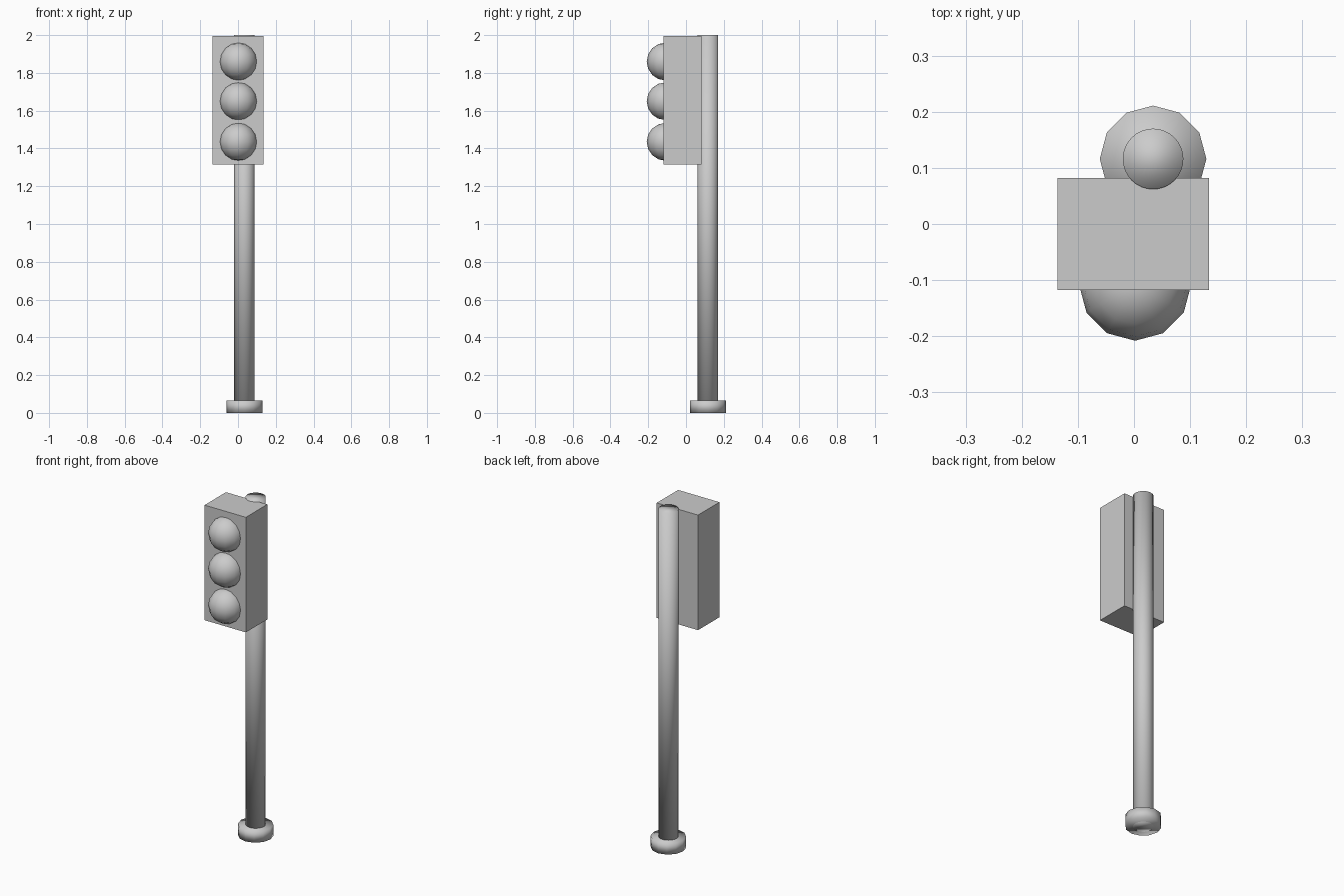
import bpy

if "Cube" in bpy.data.objects:
    bpy.data.objects.remove(bpy.data.objects["Cube"])

POLE_X, POLE_Y = 0.034, 0.116


def smooth(obj):
    for poly in obj.data.polygons:
        poly.use_smooth = True


def post_cylinder(name, radius, z0, z1, sides):
    bpy.ops.mesh.primitive_cylinder_add(
        vertices=sides, radius=radius, depth=z1 - z0,
        location=(POLE_X, POLE_Y, (z0 + z1) / 2))
    obj = bpy.context.object
    obj.name = name
    smooth(obj)
    return obj


# Pole and its wider foot
post_cylinder("pole", 0.054, 0.0, 2.0, 32)
post_cylinder("base", 0.095, 0.0, 0.066, 12)

# Signal housing in front of the pole
bpy.ops.mesh.primitive_cube_add(size=1, location=(-0.001, -0.018, 1.655))
housing = bpy.context.object
housing.name = "signal_housing"
housing.scale = (0.27, 0.2, 0.68)

# Three lamps, half sunk into the housing
for name, z in (("top_lamp", 1.86), ("middle_lamp", 1.65), ("bottom_lamp", 1.435)):
    bpy.ops.mesh.primitive_uv_sphere_add(
        segments=12, ring_count=8, radius=0.1, location=(0.002, -0.108, z))
    lamp = bpy.context.object
    lamp.name = name
    smooth(lamp)
